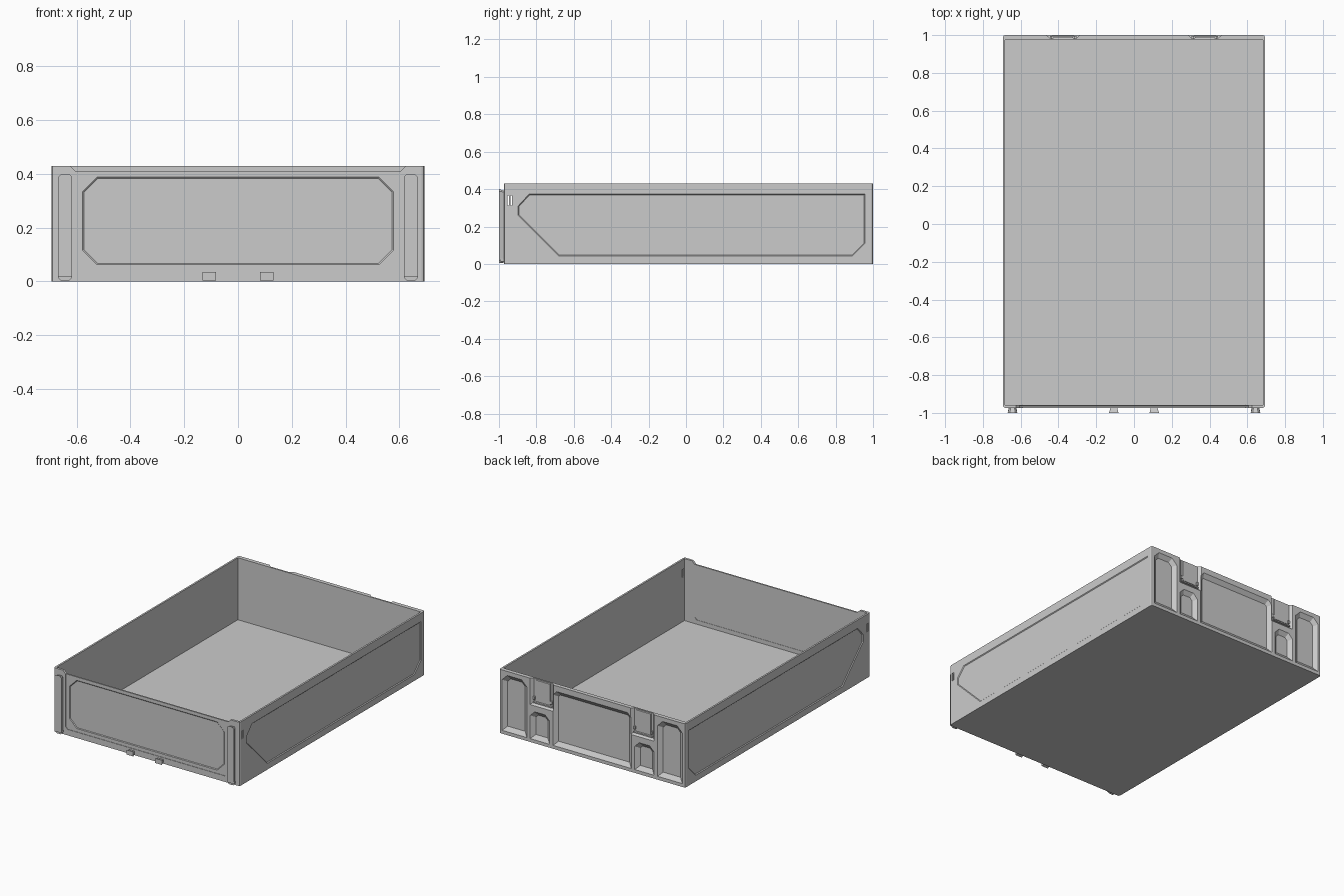
import bpy, bmesh
from mathutils import Vector

if "Cube" in bpy.data.objects:
    bpy.data.objects.remove(bpy.data.objects["Cube"])


def inset(pts, d):
    """Offset a convex counter-clockwise outline inwards by d."""
    out, n = [], len(pts)
    for i in range(n):
        p0, p, p1 = (Vector(pts[(i + k) % n]) for k in (-1, 0, 1))
        a, b = (p - p0).normalized(), (p1 - p).normalized()
        na, nb = Vector((-a.y, a.x)), Vector((-b.y, b.x))
        m = na + nb
        out.append(tuple(p + m * (2 * d / m.dot(m))))
    return out


def octagon(u0, u1, v0, v1, lo, hi):
    """Rectangle with its lower and upper corners cut."""
    pts = [(u0 + lo, v0), (u1 - lo, v0), (u1, v0 + lo), (u1, v1 - hi),
           (u1 - hi, v1), (u0 + hi, v1), (u0, v1 - hi), (u0, v0 + lo)]
    return [p for i, p in enumerate(pts) if p != pts[i - 1]]


def loft(name, axis, pts, d0, d1, taper=0.0):
    """Solid from an outline at depth d0 to its inset copy at depth d1."""
    bm = bmesh.new()
    place = (lambda u, v, d: (d, u, v)) if axis == 'x' else (lambda u, v, d: (u, d, v))
    ra = [bm.verts.new(place(u, v, d0)) for u, v in pts]
    rb = [bm.verts.new(place(u, v, d1)) for u, v in inset(pts, taper)]
    bm.faces.new(ra)
    bm.faces.new(rb)
    n = len(pts)
    for i in range(n):
        j = (i + 1) % n
        bm.faces.new((ra[i], ra[j], rb[j], rb[i]))
    return finish(name, bm)


def box(name, lo, hi, corner=0.0):
    bm = bmesh.new()
    bmesh.ops.create_cube(bm, size=1)
    for v in bm.verts:
        v.co = [lo[k] if v.co[k] < 0 else hi[k] for k in range(3)]
    if corner:
        ed = [e for e in bm.edges if abs(e.verts[0].co.z - e.verts[1].co.z) > 1e-4]
        bmesh.ops.bevel(bm, geom=ed, offset=corner, segments=2, affect='EDGES', profile=0.5)
    return finish(name, bm)


def finish(name, bm):
    bmesh.ops.recalc_face_normals(bm, faces=bm.faces)
    me = bpy.data.meshes.new(name)
    bm.to_mesh(me)
    bm.free()
    ob = bpy.data.objects.new(name, me)
    bpy.context.collection.objects.link(ob)
    return ob


def cut(target, cutter):
    m = target.modifiers.new("cut", 'BOOLEAN')
    m.operation, m.solver, m.object = 'DIFFERENCE', 'EXACT', cutter
    bpy.context.view_layer.objects.active = target
    bpy.ops.object.modifier_apply(modifier=m.name)
    bpy.data.objects.remove(cutter)


W, H, FRONT, BACK = 0.694, 0.43, -0.973, 1.0

# Open tray
tray = box("tray", (-W, FRONT, 0), (W, BACK, H), 0.012)
cut(tray, box("cavity", (-0.682, -0.958, 0.012), (0.682, 0.973, 0.6)))

# Front opening with cut lower corners and flared top
opening = [(-0.59, 0.04), (0.59, 0.04), (0.605, 0.055), (0.605, 0.41), (0.635, 0.44),
           (-0.635, 0.44), (-0.605, 0.41), (-0.605, 0.055)]
cut(tray, loft("opening", 'y', opening, -1.05, -0.9))

# Shallow side panels and small side slots
side = [(-0.68, 0.04), (0.89, 0.04), (0.96, 0.11), (0.96, 0.375),
        (-0.84, 0.375), (-0.90, 0.31), (-0.90, 0.26)]
for s in (-1, 1):
    cut(tray, loft("side_recess", 'x', side, s * (W + 0.002), s * (W - 0.005), 0.007))
    x0, x1 = sorted((s * 0.66, s * 0.72))
    cut(tray, box("slot", (x0, -0.954, 0.312), (x1, -0.931, 0.365)))
    x0, x1 = sorted((s * 0.684, s * 0.692))
    box("slot_catch", (x0, -0.947, 0.311), (x1, -0.939, 0.366))

# Back pockets with sloping walls
pockets = [octagon(-0.295, 0.295, 0.02, 0.395, 0.0, 0.03)]
for s in (-1, 1):
    for a, b, z0, z1, c in ((0.485, 0.675, 0.02, 0.405, 0.04), (0.315, 0.465, 0.02, 0.215, 0.035)):
        x0, x1 = sorted((s * a, s * b))
        pockets.append(octagon(x0, x1, z0, z1, 0.0, c))
for p in pockets:
    cut(tray, loft("pocket", 'y', p, BACK + 0.002, 0.979, 0.03))

# Back latch notches open at the rim, each with a plate and hinge pegs
for s in (-1, 1):
    c = s * 0.375
    notch = octagon(c - 0.09, c + 0.09, 0.25, 0.5, 0.0, 0.0)
    cut(tray, loft("notch", 'y', notch, BACK + 0.002, 0.983, 0.02))
    plate = octagon(c - 0.055, c + 0.055, 0.28, 0.425, 0.0, 0.0)
    loft("latch_plate", 'y', plate, 0.982, 0.989, 0.003)
    box("latch_ledge", (c - 0.07, 0.982, 0.268), (c + 0.07, 0.996, 0.276))
    for t in (-1, 1):
        box("latch_peg", (c + t * 0.064 - 0.006, 0.982, 0.29), (c + t * 0.064 + 0.006, 0.994, 0.31))

# Front panel, set slightly back, with a chamfered recess
panel = loft("front_panel", 'y', octagon(-0.605, 0.605, 0.04, 0.41, 0.015, 0.0), -0.970, -0.960)
cut(panel, loft("panel_recess", 'y', octagon(-0.58, 0.58, 0.06, 0.39, 0.055, 0.055),
                -0.972, -0.966, 0.007))

# Dovetail rails and small stop tabs on the front
for s in (-1, 1):
    c = s * 0.643
    rail = loft("front_rail", 'y', octagon(c - 0.026, c + 0.026, 0.018, 0.40, 0.0, 0.012),
                -1.0, -0.97, 0.010)
    foot = octagon(c - 0.024, c + 0.024, 0.004, 0.03, 0.008, 0.0)
    loft("rail_foot", 'y', foot, -0.992, -0.97, 0.004)
    c = s * 0.107
    loft("stop_tab", 'y', octagon(c - 0.025, c + 0.025, 0.004, 0.035, 0.0, 0.0),
         -1.0, -0.97, 0.008)
